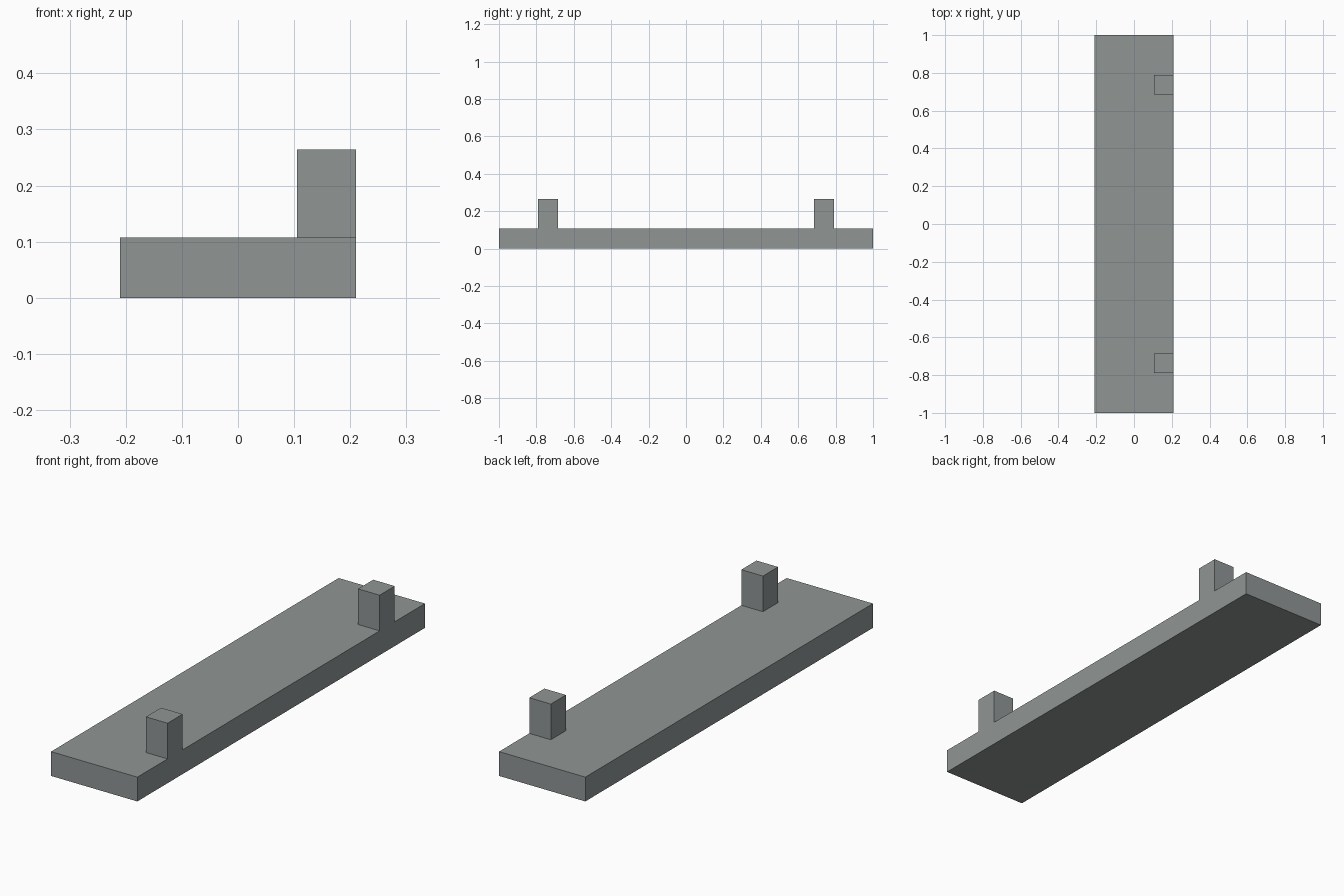
import bpy
import bmesh
from mathutils import Matrix, Vector

if "Cube" in bpy.data.objects:
    bpy.data.objects.remove(bpy.data.objects["Cube"])

HALF_W, HALF_L, THICK, TOP = 0.21, 1.0, 0.107, 0.264
POST_X = 0.105                      # inner face of the posts
POST_Y = (0.685, 0.79)              # near and far faces of the posts

grey = bpy.data.materials.new("grey")
grey.diffuse_color = (0.28, 0.305, 0.302, 1)
grey.use_nodes = True
grey.node_tree.nodes["Principled BSDF"].inputs["Base Color"].default_value = grey.diffuse_color

# Slab
bm = bmesh.new()
bmesh.ops.create_cube(bm, size=1, matrix=Matrix.Translation((0, 0, THICK / 2))
                      @ Matrix.Diagonal((2 * HALF_W, 2 * HALF_L, THICK, 1)))

# Cut the post footprints into the slab
cuts = [((POST_X, 0, 0), (1, 0, 0))]
cuts += [((0, s * y, 0), (0, 1, 0)) for s in (-1, 1) for y in POST_Y]
for point, normal in cuts:
    bmesh.ops.bisect_plane(bm, geom=bm.verts[:] + bm.edges[:] + bm.faces[:],
                           plane_co=Vector(point), plane_no=Vector(normal))

# Raise the two posts, flush with the right side
bm.normal_update()
feet = []
for f in bm.faces:
    c = f.calc_center_median()
    if f.normal.z > 0.9 and c.x > POST_X and POST_Y[0] < abs(c.y) < POST_Y[1]:
        feet.append(f)
raised = bmesh.ops.extrude_discrete_faces(bm, faces=feet)["faces"]
for f in raised:
    bmesh.ops.translate(bm, verts=f.verts[:], vec=(0, 0, TOP - THICK))

# Merge the flat pieces back into single faces
bmesh.ops.dissolve_limit(bm, angle_limit=0.01, verts=bm.verts[:], edges=bm.edges[:])
bmesh.ops.recalc_face_normals(bm, faces=bm.faces[:])

mesh = bpy.data.meshes.new("slab_with_posts")
bm.to_mesh(mesh)
bm.free()
mesh.materials.append(grey)
bpy.context.collection.objects.link(bpy.data.objects.new("slab_with_posts", mesh))
